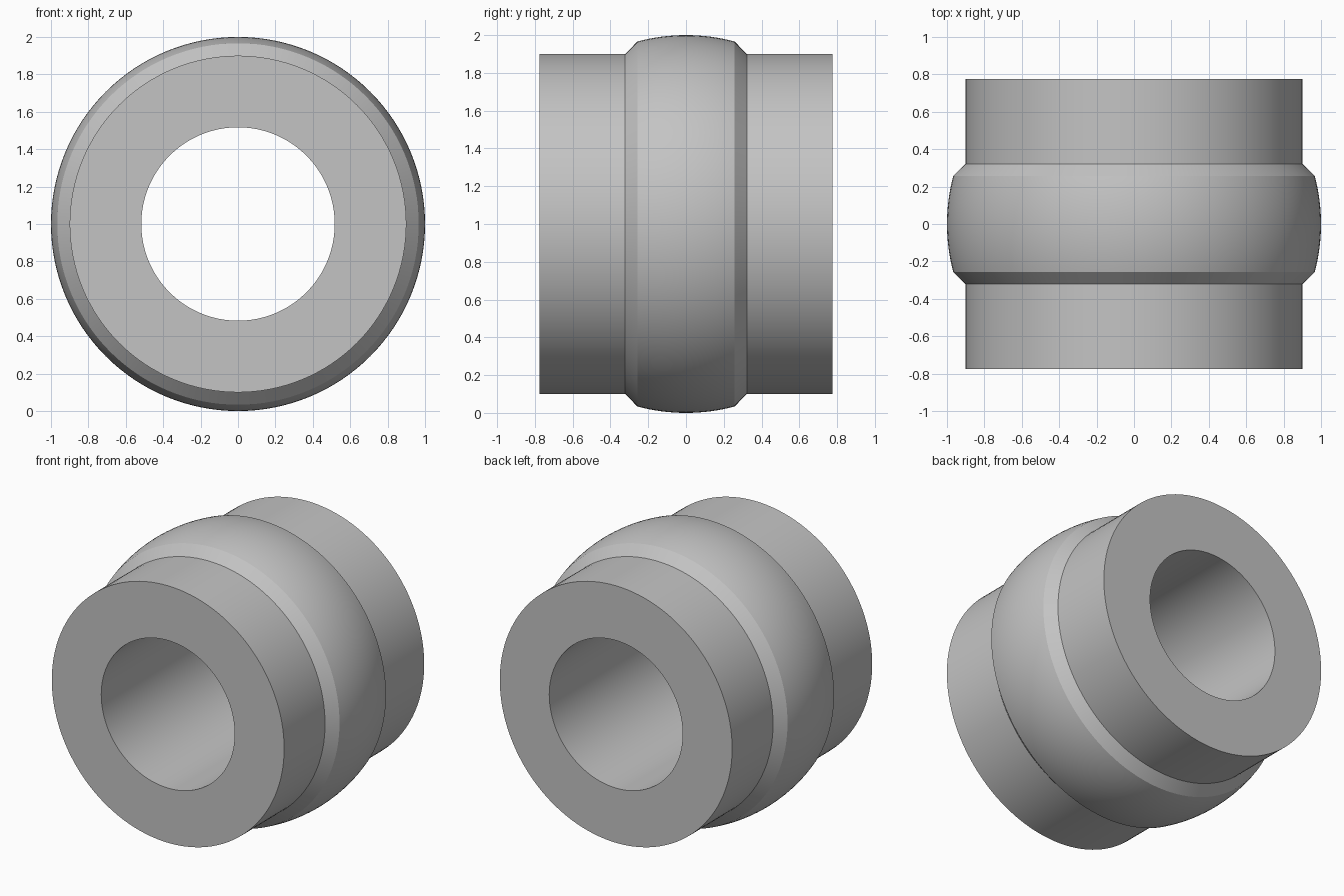
import bpy
import bmesh
import math
from mathutils import Matrix, Vector

cube = bpy.data.objects.get("Cube")
if cube:
    bpy.data.objects.remove(cube, do_unlink=True)

SEGMENTS = 128
BORE, SLEEVE, BALL = 0.517, 0.90, 1.0
HALF_LENGTH, COLLAR, BAND = 0.775, 0.322, 0.257
CENTRE = Vector((0, 0, 1))

# Plain grey metal
grey = bpy.data.materials.new("grey_metal")
grey.use_nodes = True
colour = (0.55, 0.55, 0.55, 1)
grey.diffuse_color = colour
grey.node_tree.nodes["Principled BSDF"].inputs["Base Color"].default_value = colour

# Half profile as (radius, y): spherical band, chamfer, sleeve, bore
arc = [BAND * (i / 8 - 1) for i in range(17)]
band = [(math.sqrt(BALL ** 2 - y * y), y) for y in arc]
profile = [(BORE, -HALF_LENGTH), (SLEEVE, -HALF_LENGTH), (SLEEVE, -COLLAR)]
profile += band
profile += [(SLEEVE, COLLAR), (SLEEVE, HALF_LENGTH), (BORE, HALF_LENGTH)]

# Revolve the closed profile around the y axis
bm = bmesh.new()
rings = []
for i in range(SEGMENTS):
    turn = Matrix.Rotation(2 * math.pi * i / SEGMENTS, 3, "Y")
    rings.append([bm.verts.new(CENTRE + turn @ Vector((0, y, r))) for r, y in profile])
for i, ring in enumerate(rings):
    following = rings[(i + 1) % SEGMENTS]
    for j in range(len(profile)):
        k = (j + 1) % len(profile)
        bm.faces.new((ring[j], ring[k], following[k], following[j]))
bmesh.ops.recalc_face_normals(bm, faces=bm.faces)

mesh = bpy.data.meshes.new("bushing_body")
bm.to_mesh(mesh)
bm.free()
mesh.materials.append(grey)
body = bpy.data.objects.new("bushing_body", mesh)
bpy.context.collection.objects.link(body)

# Smooth the round surfaces, keep the rims and chamfers crisp
bpy.ops.object.select_all(action="DESELECT")
body.select_set(True)
bpy.context.view_layer.objects.active = body
bpy.ops.object.shade_smooth_by_angle(angle=math.radians(25))
